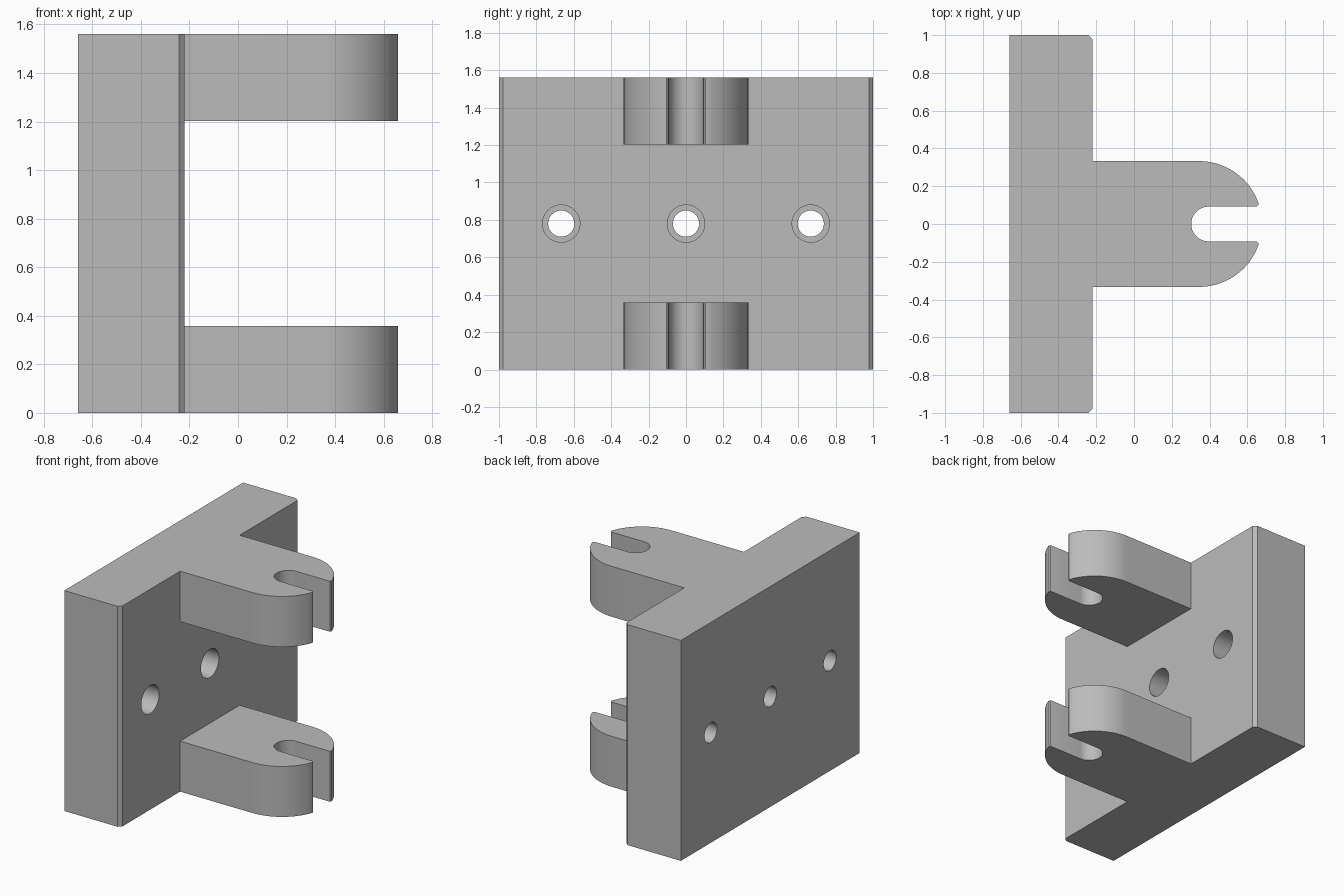
import bpy, bmesh
from math import sin, cos, pi, asin, radians

old = bpy.data.objects.get("Cube")
if old:
    bpy.data.objects.remove(old, do_unlink=True)

HEIGHT, ARM_T = 1.56, 0.357
BACK, FACE = -0.66, -0.22

grey = bpy.data.materials.new("plain grey")
grey.use_nodes = True
colour = (0.5, 0.5, 0.5, 1)
grey.diffuse_color = colour
grey.node_tree.nodes["Principled BSDF"].inputs["Base Color"].default_value = colour


def arc(cx, cy, r, a0, a1, n):
    return [(cx + r * cos(a0 + (a1 - a0) * i / n), cy + r * sin(a0 + (a1 - a0) * i / n))
            for i in range(n + 1)]


def extrude(name, outline, z0, z1):
    """Upright prism from a plan outline."""
    bm = bmesh.new()
    face = bm.faces.new([bm.verts.new((x, y, z0)) for x, y in outline])
    new = bmesh.ops.extrude_face_region(bm, geom=[face])["geom"]
    bmesh.ops.translate(bm, vec=(0, 0, z1 - z0),
                        verts=[v for v in new if isinstance(v, bmesh.types.BMVert)])
    bmesh.ops.recalc_face_normals(bm, faces=bm.faces)
    mesh = bpy.data.meshes.new(name)
    bm.to_mesh(mesh)
    bm.free()
    mesh.materials.append(grey)
    obj = bpy.data.objects.new(name, mesh)
    bpy.context.collection.objects.link(obj)
    return obj


def combine(target, tool, operation):
    """Apply a boolean and discard the tool."""
    mod = target.modifiers.new("combine", "BOOLEAN")
    mod.operation, mod.solver, mod.object = operation, "EXACT", tool
    bpy.ops.object.select_all(action="DESELECT")
    bpy.context.view_layer.objects.active = target
    target.select_set(True)
    bpy.ops.object.modifier_apply(modifier=mod.name)
    bpy.data.objects.remove(tool, do_unlink=True)


# Mounting plate with eased vertical edges on the arm side
c = 0.022
bracket = extrude("mounting_bracket", [(BACK, -1), (FACE - c, -1), (FACE, c - 1),
                                       (FACE, 1 - c), (FACE - c, 1), (BACK, 1)], 0, HEIGHT)

# Forked arm outline: rounded nose, open slot with a round end
R, NOSE, SLOT, SLOT_X = 0.333, 0.345, 0.092, 0.395
half = [(-0.4, R)] + arc(NOSE, 0, R, pi / 2, asin(0.115 / R), 14)
half += [(0.659, 0.104), (0.654, 0.095), (0.644, SLOT)]
slot_end = arc(SLOT_X, 0, SLOT, pi / 2, 3 * pi / 2, 20)
outline = half + slot_end + [(x, -y) for x, y in reversed(half)]
for z in (0, HEIGHT - ARM_T):
    combine(bracket, extrude("arm", outline, z, z + ARM_T), "UNION")

# Three counterbored screw holes through the plate
for y in (-0.667, 0, 0.667):
    for radius, x0, x1 in ((0.07, BACK - 0.1, FACE + 0.1), (0.1, FACE - 0.27, FACE + 0.1)):
        bpy.ops.mesh.primitive_cylinder_add(vertices=40, radius=radius, depth=x1 - x0,
                                            location=((x0 + x1) / 2, y, HEIGHT / 2),
                                            rotation=(0, pi / 2, 0))
        hole = bpy.context.object
        hole.data.materials.append(grey)
        combine(bracket, hole, "DIFFERENCE")

bpy.ops.object.shade_smooth_by_angle(angle=radians(30))
